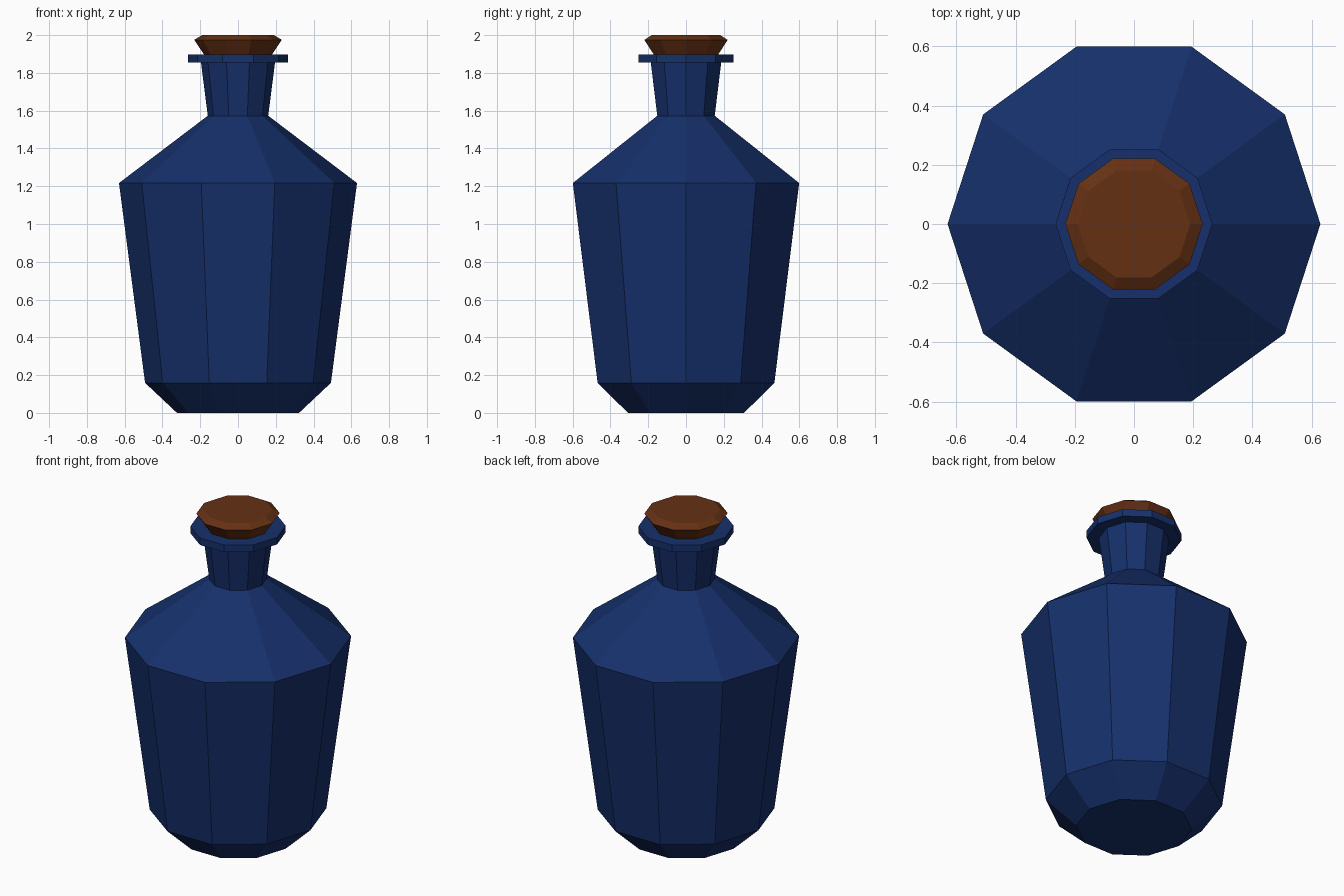
import bpy, bmesh, math

if "Cube" in bpy.data.objects:
    bpy.data.objects.remove(bpy.data.objects["Cube"])

SIDES = 10


def material(name, color):
    m = bpy.data.materials.new(name)
    m.diffuse_color = (*color, 1)
    m.use_nodes = True
    m.node_tree.nodes["Principled BSDF"].inputs["Base Color"].default_value = m.diffuse_color
    return m


def lathe(name, profile, mat):
    """Stack ten-sided rings from (radius, z) pairs and cap both ends."""
    bm = bmesh.new()
    rings = []
    for r, z in profile:
        rings.append([bm.verts.new((r * math.cos(math.tau * i / SIDES),
                                    r * math.sin(math.tau * i / SIDES), z))
                      for i in range(SIDES)])
    for a, b in zip(rings, rings[1:]):
        for i in range(SIDES):
            j = (i + 1) % SIDES
            bm.faces.new((a[i], a[j], b[j], b[i]))
    bm.faces.new(rings[0][::-1])
    bm.faces.new(rings[-1])
    mesh = bpy.data.meshes.new(name)
    bm.to_mesh(mesh)
    bm.free()
    mesh.materials.append(mat)
    obj = bpy.data.objects.new(name, mesh)
    bpy.context.collection.objects.link(obj)
    return obj


glass = material("blue_glass", (0.008, 0.03, 0.15))
cork = material("cork", (0.13, 0.03, 0.007))

# Bottle: base, body, shoulder, flared neck and rim
lathe("bottle", [(0.323, 0), (0.492, 0.159), (0.63, 1.217), (0.16, 1.573),
                 (0.196, 1.855), (0.265, 1.855), (0.265, 1.898)], glass)

# Stopper with bevelled top edge
lathe("stopper", [(0.18, 1.898), (0.232, 1.975), (0.19, 2.0)], cork)
